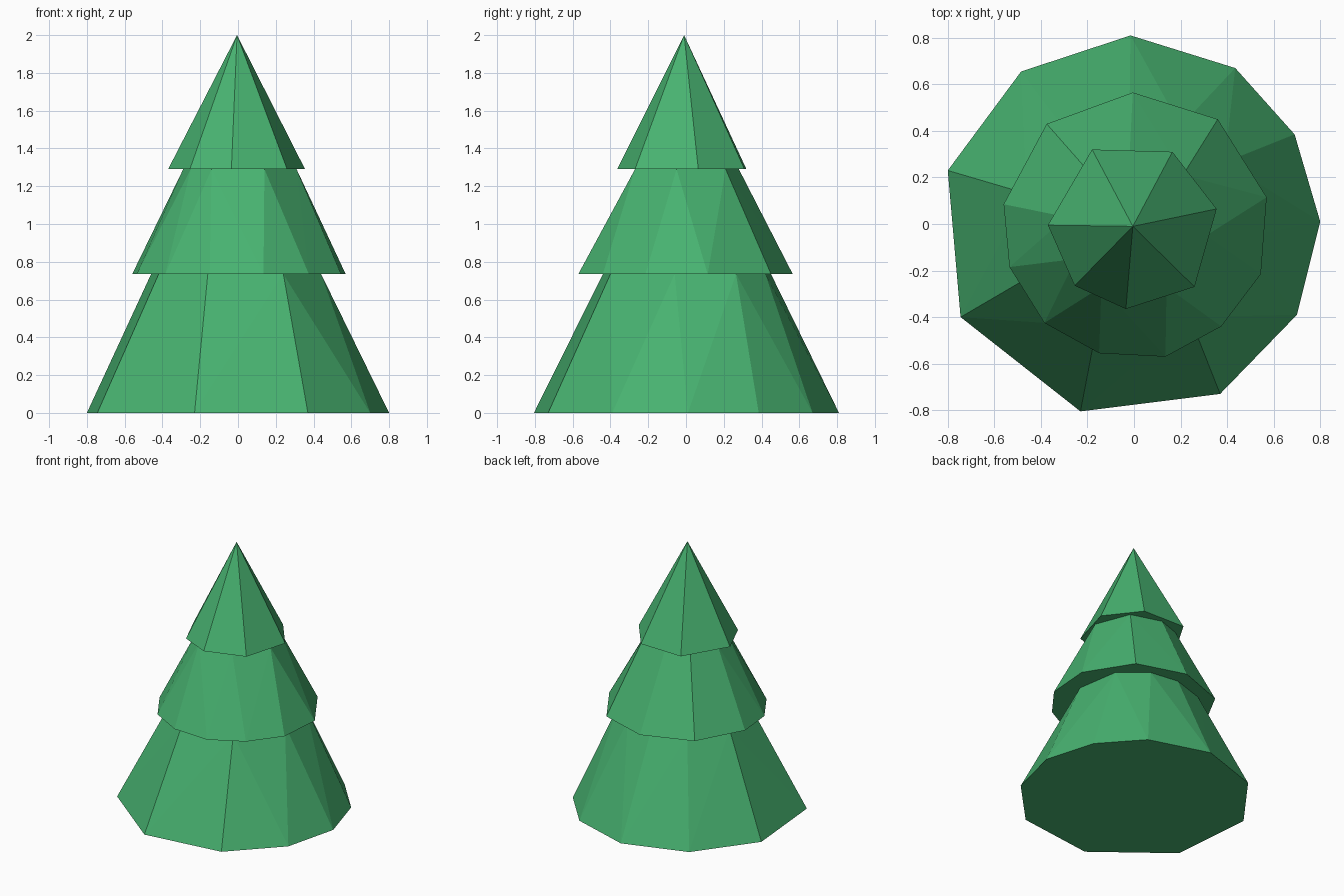
import bpy
import bmesh

cube = bpy.data.objects.get("Cube")
if cube:
    bpy.data.objects.remove(cube, do_unlink=True)

# Single foliage colour
green = bpy.data.materials.new("leaf_green")
green.use_nodes = True
colour = (0.064, 0.448, 0.163, 1.0)
green.diffuse_color = colour
green.node_tree.nodes["Principled BSDF"].inputs["Base Color"].default_value = colour


def tier(name, low_z, low, high_z, high):
    """Faceted branch tier: hull of a wide lower ring and a narrow upper ring."""
    bm = bmesh.new()
    for z, ring in ((low_z, low), (high_z, high)):
        for x, y in ring:
            bm.verts.new((x, y, z))
    bmesh.ops.convex_hull(bm, input=bm.verts[:])
    # Open the top where the next tier covers it
    caps = [f for f in bm.faces if all(v.co.z > high_z - 0.001 for v in f.verts)]
    bmesh.ops.delete(bm, geom=caps, context='FACES')
    # Merge the flat underside into one face
    base = [f for f in bm.faces if all(v.co.z < low_z + 0.001 for v in f.verts)]
    bmesh.ops.dissolve_faces(bm, faces=base)
    bmesh.ops.recalc_face_normals(bm, faces=bm.faces[:])
    mesh = bpy.data.meshes.new(name)
    bm.to_mesh(mesh)
    bm.free()
    mesh.materials.append(green)
    obj = bpy.data.objects.new(name, mesh)
    bpy.context.collection.objects.link(obj)
    return obj


# Lower branches
tier("lower_branches", 0,
     [(.8, .01), (.69, .385), (.435, .67), (-.015, .81), (-.485, .655),
      (-.8, .23), (-.745, -.4), (-.23, -.805), (.37, -.73), (.7, -.39)],
     .735,
     [(.44, -.06), (.39, .265), (.2, .42), (-.02, .45), (-.27, .37),
      (-.46, .13), (-.42, -.21), (-.16, -.44), (.24, -.4)])

# Middle branches
tier("middle_branches", .735,
     [(.57, .115), (.36, .45), (-.005, .565), (-.375, .43), (-.56, .085),
      (-.535, -.185), (-.385, -.425), (-.15, -.555), (.135, -.57),
      (.375, -.44), (.545, -.215)],
     1.29,
     [(.31, -.05), (.21, .21), (-.02, .28), (-.19, .22), (-.29, .03),
      (-.25, -.15), (-.14, -.27), (.14, -.27)])

# Pointed treetop
tier("treetop", 1.29,
     [(.355, .065), (.165, .31), (-.18, .32), (-.37, -.005),
      (-.255, -.265), (-.035, -.365), (.26, -.27)],
     2, [(-.005, -.01)])
